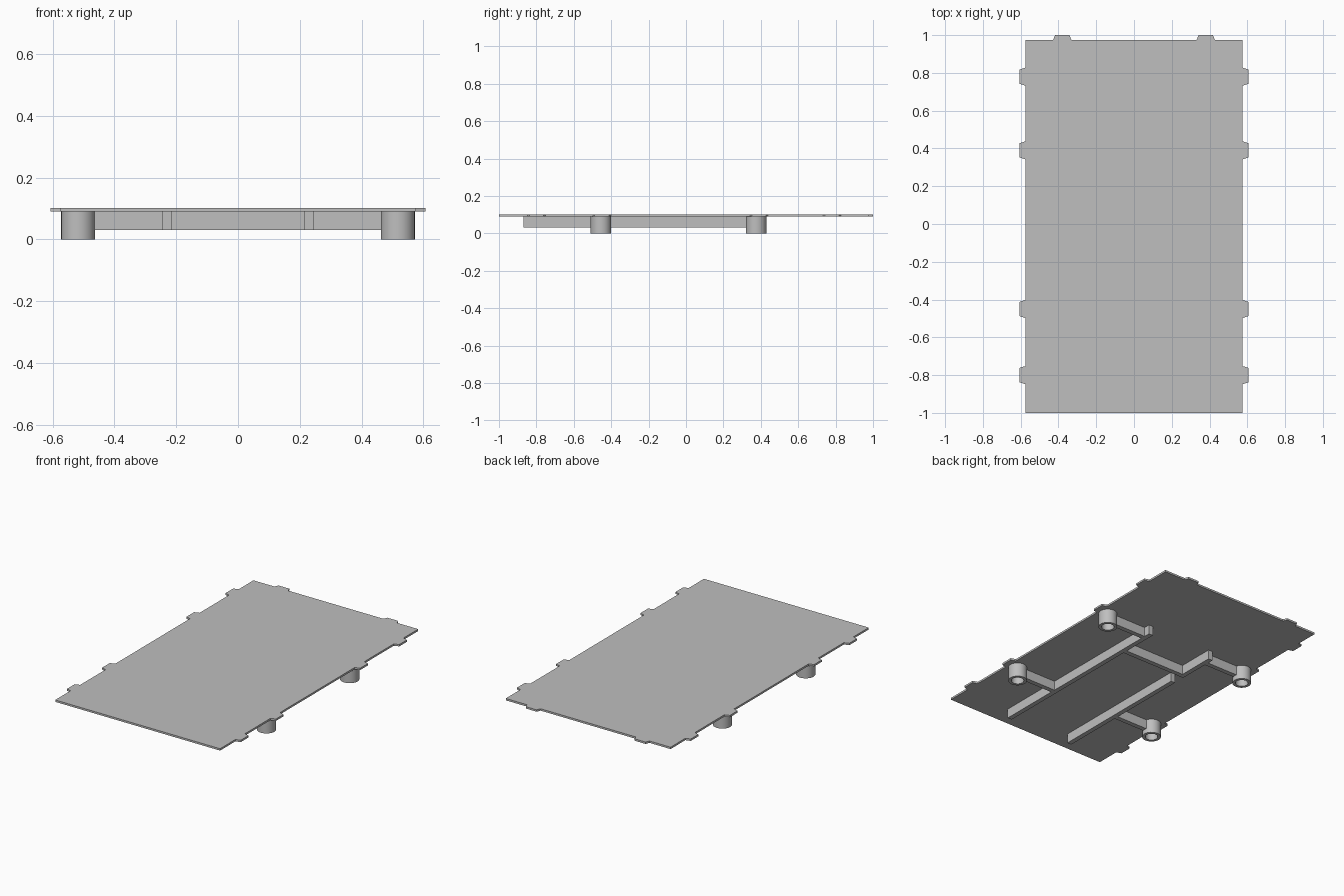
import bpy, bmesh, math

if "Cube" in bpy.data.objects:
    bpy.data.objects.remove(bpy.data.objects["Cube"])

grey = bpy.data.materials.new("light grey plastic")
grey.diffuse_color = (0.52, 0.52, 0.52, 1)
grey.use_nodes = True
grey.node_tree.nodes["Principled BSDF"].inputs["Base Color"].default_value = grey.diffuse_color

TOP, UNDER, RIB_Z = 0.102, 0.09, 0.03   # panel top, panel underside, rib bottom


def finish(name, bm):
    bmesh.ops.recalc_face_normals(bm, faces=bm.faces)
    mesh = bpy.data.meshes.new(name)
    bm.to_mesh(mesh)
    bm.free()
    mesh.materials.append(grey)
    obj = bpy.data.objects.new(name, mesh)
    bpy.context.collection.objects.link(obj)
    return obj


def box(name, x0, x1, y0, y1, z0=RIB_Z, z1=UNDER):
    bm = bmesh.new()
    bmesh.ops.create_cube(bm, size=1)
    for v in bm.verts:
        v.co = (x1 if v.co.x > 0 else x0,
                y1 if v.co.y > 0 else y0,
                z1 if v.co.z > 0 else z0)
    return finish(name, bm)


# Panel outline with tapered clip tabs along the sides and back
W, FRONT, BACK = 0.575, -1.0, 0.975
SIDE_TABS = [-0.80, -0.45, 0.39, 0.78]
BACK_TABS = [0.38, -0.38]
PROFILE = [(-0.048, 0), (-0.038, 1), (0.038, 1), (0.048, 0)]  # along edge, out
right = [(W + 0.031 * o, c + d) for c in SIDE_TABS for d, o in PROFILE]
back = [(c - d, BACK + 0.025 * o) for c in BACK_TABS for d, o in PROFILE]
left = [(-x, y) for x, y in reversed(right)]
outline = [(W, FRONT)] + right + [(W, BACK)] + back + [(-W, BACK)] + left + [(-W, FRONT)]

bm = bmesh.new()
face = bm.faces.new([bm.verts.new((x, y, UNDER)) for x, y in outline])
ext = bmesh.ops.extrude_face_region(bm, geom=[face], use_keep_orig=True)
for g in ext["geom"]:
    if isinstance(g, bmesh.types.BMVert):
        g.co.z = TOP
finish("cover_panel", bm)

# Hollow screw posts
POST_X, POST_Y = 0.517, (-0.455, 0.375)
R_OUT, R_IN, SIDES = 0.055, 0.037, 32


def post(name, cx, cy):
    bm = bmesh.new()
    rings = []
    for r, z in [(R_OUT, UNDER), (R_OUT, 0), (R_IN, 0), (R_IN, UNDER)]:
        rings.append([bm.verts.new((cx + r * math.cos(a), cy + r * math.sin(a), z))
                      for a in (2 * math.pi * i / SIDES for i in range(SIDES))])
    for k in range(4):
        a, b = rings[k], rings[(k + 1) % 4]
        for i in range(SIDES):
            j = (i + 1) % SIDES
            bm.faces.new((a[i], a[j], b[j], b[i]))
    obj = finish(name, bm)
    bpy.ops.object.select_all(action='DESELECT')
    obj.select_set(True)
    bpy.context.view_layer.objects.active = obj
    bpy.ops.object.shade_smooth_by_angle(angle=math.radians(30))


# Posts, each with a short rib reaching inwards to the long ribs
T = 0.015                       # half rib thickness
RX = 0.23                       # long rib centre
for side, s in (("right", 1), ("left", -1)):
    for end, y in zip(("front", "back"), POST_Y):
        post(f"{end}_{side}_post", s * POST_X, y)
        xs = sorted((s * (RX + T), s * (POST_X - R_OUT + 0.003)))
        box(f"{end}_{side}_post_rib", xs[0], xs[1], y - T, y + T)

# Long ribs: one unbroken on the right, one with a gap on the left
box("right_long_rib", RX - T, RX + T, -0.87, 0.43)
box("left_long_rib", -RX - T, -RX + T, -0.87, 0.085)
box("left_back_rib", -RX - T, -RX + T, 0.16, 0.43)
# Cross rib joining them
box("cross_rib", -RX + T, RX - T, 0.16, 0.19)
